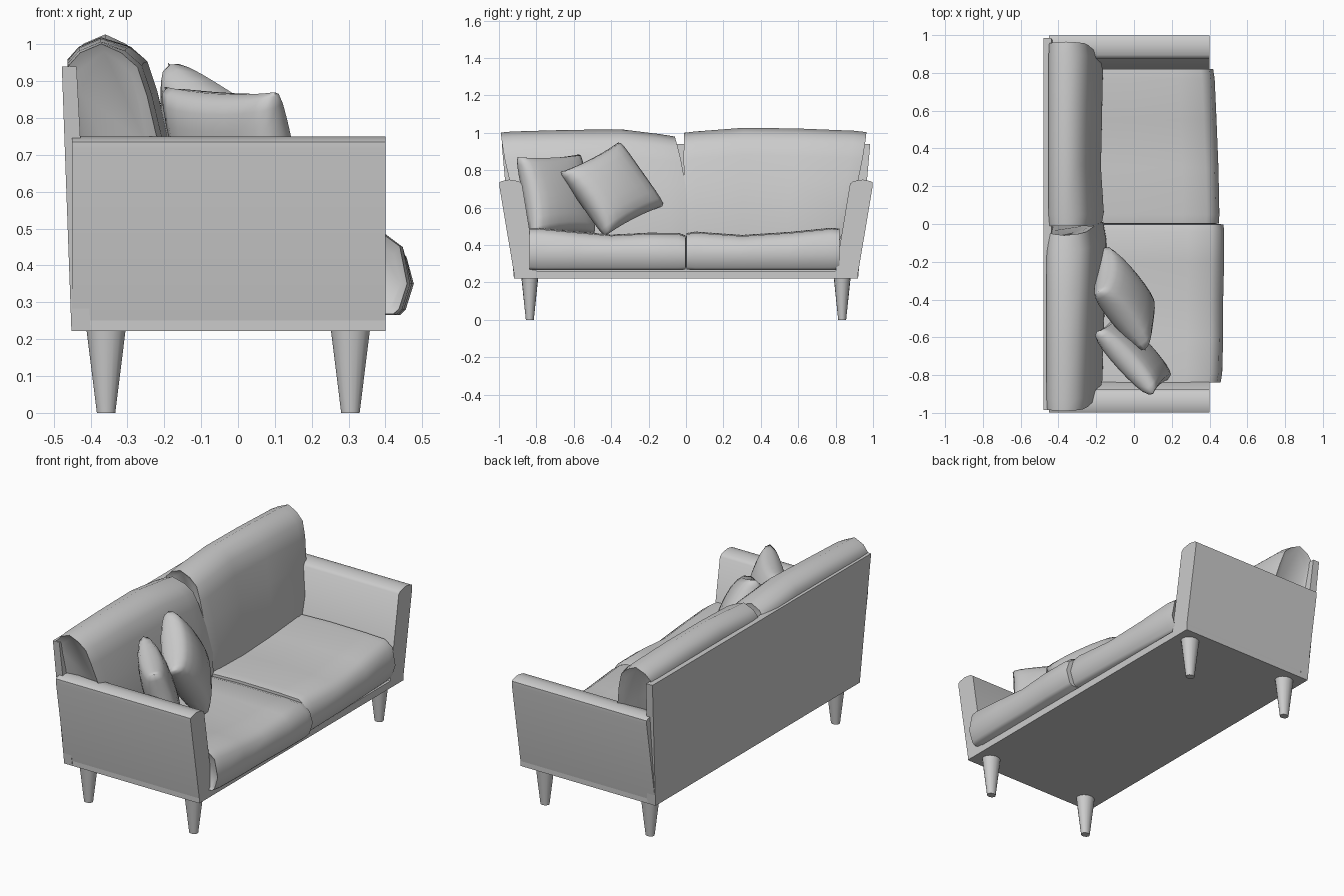
import bpy, bmesh
from math import sin, pi
from mathutils import Vector

if "Cube" in bpy.data.objects:
    bpy.data.objects.remove(bpy.data.objects["Cube"])


def finish(name, bm, angle=0.7):
    bmesh.ops.remove_doubles(bm, verts=bm.verts, dist=0.0005)
    bmesh.ops.recalc_face_normals(bm, faces=bm.faces)
    me = bpy.data.meshes.new(name)
    bm.to_mesh(me)
    bm.free()
    ob = bpy.data.objects.new(name, me)
    bpy.context.collection.objects.link(ob)
    bpy.ops.object.select_all(action='DESELECT')
    ob.select_set(True)
    bpy.context.view_layer.objects.active = ob
    bpy.ops.object.shade_smooth_by_angle(angle=angle)
    return ob


def loft(name, rings, angle=0.7):
    """Skin closed rings of points and cap both ends."""
    bm = bmesh.new()
    vs = [[bm.verts.new(p) for p in r] for r in rings]
    n = len(vs[0])
    for a, b in zip(vs, vs[1:]):
        for i in range(n):
            j = (i + 1) % n
            bm.faces.new((a[i], a[j], b[j], b[i]))
    bm.faces.new(vs[0])
    bm.faces.new(vs[-1])
    return finish(name, bm, angle)


# Base slab
loft("base", [[(x, y, z) for x, y in ((-.45, -.92), (.40, -.92), (.40, .92), (-.45, .92))]
              for z in (.222, .262)], 0.5)

# Tapered legs
for xn, x in (("back", -.358), ("front", .305)):
    for yn, y in (("left", -.835), ("right", .835)):
        bm = bmesh.new()
        bmesh.ops.create_cone(bm, cap_ends=True, segments=16, radius1=.025, radius2=.053, depth=.225)
        bmesh.ops.scale(bm, vec=(1, .85, 1), verts=bm.verts)
        bmesh.ops.translate(bm, vec=(x, y, .1125), verts=bm.verts)
        finish(f"{xn}_leg_{yn}", bm)

# Outward leaning arms with a crowned top
ARM = [(.92, .25), (.998, .715), (.998, .735), (.985, .742), (.945, .750),
       (.895, .741), (.877, .728), (.80, .26)]
for nm, s in (("left", -1), ("right", 1)):
    loft(f"arm_{nm}", [[(x, s * y, z) for y, z in ARM] for x in (-.45, .40)], 0.9)

# Back panel, leaning back and widening upward
loft("back_panel", [[(x0, -w, z), (x1, -w, z), (x1, w, z), (x0, w, z)]
                    for x0, x1, w, z in ((-.452, -.40, .92, .222), (-.478, -.438, .985, .94))], 0.5)

# Seat cushions: stations are (y, front shift, top shift, end scale)
SEAT = [(-.36, .266), (.435, .266), (.450, .28), (.472, .35), (.452, .42),
        (.405, .455), (.28, .460), (0, .462), (-.36, .45)]


def seat(name, stations):
    rings = []
    for y, dx, dz, s in stations:
        ring = []
        for x, z in SEAT:
            x += dx if x > 0.1 else 0
            z += dz if z > .4 else 0
            ring.append((.1 + (x - .1) * (1 - (1 - s) * .3), y, .36 + (z - .36) * s))
        rings.append(ring)
    loft(name, rings, 0.9)


seat("seat_cushion_left", [(-.822, -.015, .02, .86), (-.838, -.01, .035, .97), (-.79, -.005, .03, 1),
                           (-.6, 0, .012, 1), (-.4, 0, -.006, 1), (-.2, .005, .004, 1),
                           (-.04, .005, .003, 1), (-.002, .005, -.008, .97), (-.001, .003, -.01, .8)])
seat("seat_cushion_right", [(.001, -.02, 0, .8), (.002, -.02, .005, .97), (.05, -.02, .01, 1),
                            (.3, -.025, -.008, 1), (.55, -.035, .008, 1), (.77, -.045, .03, 1),
                            (.82, -.05, .03, .97), (.81, -.055, .02, .86)])

# Back cushions: stations are (y at top, y at bottom, top shift, front shift, scale, side bulge)
BACK = [(-.40, .42), (-.425, .70), (-.445, .90), (-.452, .955), (-.42, .99), (-.36, 1.015),
        (-.295, .99), (-.25, .95), (-.225, .87), (-.197, .74), (-.165, .58), (-.165, .42)]


def back(name, shift, stations):
    rings = []
    for yt, yb, dz, dx, s, k in stations:
        ring = []
        for x, z in BACK:
            t = (z - .42) / .595
            x += shift * t + (dx if x > -.3 else 0)
            ring.append((-.33 + (x + .33) * s, yb + (yt - yb) * t + k * t * (1 - t),
                         z + dz * t - (1 - s) * .12 * t))
        rings.append(ring)
    loft(name, rings, 0.9)


back("back_cushion_left", -.012, [(-.975, -.80, -.01, -.02, .80, -.1), (-.99, -.83, -.01, -.01, .97, -.1),
                                  (-.93, -.78, -.008, 0, 1, -.06), (-.65, -.58, 0, .005, 1, 0),
                                  (-.35, -.30, .004, .015, 1, 0), (-.14, -.08, -.022, .02, 1, .06),
                                  (-.06, .01, -.03, .01, .96, .1), (-.065, .01, -.03, -.01, .80, .1)])
back("back_cushion_right", .0, [(.005, .015, -.01, -.02, .80, -.04), (-.01, .01, -.01, 0, .96, -.04),
                                (.05, .07, -.008, .005, 1, -.03), (.31, .30, .012, -.01, 1, 0),
                                (.6, .53, .008, -.005, 1, 0), (.90, .77, -.004, 0, 1, .06),
                                (.965, .82, -.008, -.01, .97, .08), (.955, .80, -.01, -.02, .80, .08)])


# Throw pillows: plump pinched squares given by a corner and its two edges
def pillow(name, corner, edge_u, edge_v, thick, n=10):
    u, v = Vector(edge_u) / 2, Vector(edge_v) / 2
    c = Vector(corner) + u + v
    w = u.cross(v).normalized() * thick / 2
    bm = bmesh.new()
    for side in (-1, 1):
        grid = []
        for i in range(n + 1):
            row = []
            for j in range(n + 1):
                a, b = (sin(pi / 2 * (2 * k / n - 1)) for k in (i, j))
                h = max(0, (1 - a * a) * (1 - b * b)) ** .28
                p = c + u * a * (1 - .06 * (1 - b * b)) + v * b * (1 - .06 * (1 - a * a)) + w * side * h
                row.append(bm.verts.new(p))
            grid.append(row)
        for i in range(n):
            for j in range(n):
                bm.faces.new((grid[i][j], grid[i + 1][j], grid[i + 1][j + 1], grid[i][j + 1]))
    finish(name, bm, 1.2)


pillow("pillow_front", (-.19, -.36, .95), (.03, .24, -.34), (.25, -.31, -.16), .20)
pillow("pillow_side", (.10, -.90, .87), (-.30, .33, .015), (.09, .08, -.42), .17)
